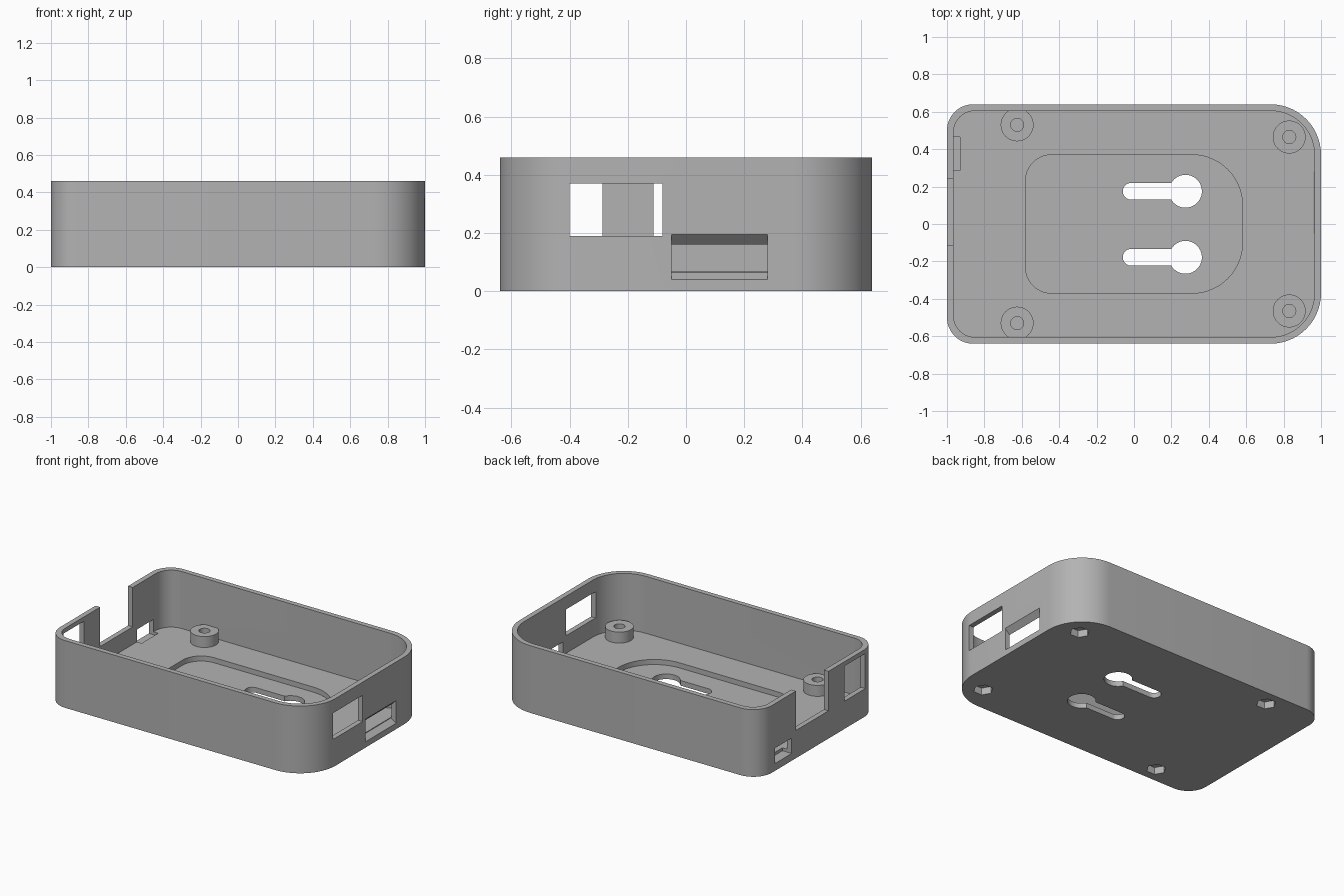
import bpy, bmesh, math
from mathutils import Vector

cube = bpy.data.objects.get("Cube")
if cube:
    bpy.data.objects.remove(cube, do_unlink=True)

grey = bpy.data.materials.new("plain grey")
grey.use_nodes = True
grey.diffuse_color = (0.45, 0.45, 0.45, 1)
grey.node_tree.nodes["Principled BSDF"].inputs["Base Color"].default_value = grey.diffuse_color


def prism(name, points, z0, z1):
    """Extrude a flat outline between two heights."""
    bm = bmesh.new()
    base = bm.faces.new([bm.verts.new((x, y, z0)) for x, y in points])
    top = bmesh.ops.extrude_face_region(bm, geom=[base])["geom"]
    bmesh.ops.translate(bm, verts=[v for v in top if isinstance(v, bmesh.types.BMVert)],
                        vec=(0, 0, z1 - z0))
    bmesh.ops.recalc_face_normals(bm, faces=bm.faces)
    mesh = bpy.data.meshes.new(name)
    bm.to_mesh(mesh)
    bm.free()
    mesh.materials.append(grey)
    obj = bpy.data.objects.new(name, mesh)
    bpy.context.collection.objects.link(obj)
    return obj


def arc(cx, cy, r, start, end, steps):
    angles = [math.radians(start + (end - start) * i / steps) for i in range(steps + 1)]
    return [(cx + r * math.cos(a), cy + r * math.sin(a)) for a in angles]


def circle(cx, cy, r, sides=40):
    return arc(cx, cy, r, 0, 360, sides)[:-1]


def rounded(hx, hy, r_left, r_right, steps=14):
    """Rectangle with different corner radii at its two ends."""
    a, b = r_right, r_left
    return (arc(hx - a, hy - a, a, 0, 90, steps) + arc(b - hx, hy - b, b, 90, 180, steps)
            + arc(b - hx, b - hy, b, 180, 270, steps) + arc(hx - a, a - hy, a, 270, 360, steps))


def box(name, x0, x1, y0, y1, z0, z1):
    return prism(name, [(x0, y0), (x1, y0), (x1, y1), (x0, y1)], z0, z1)


def combine(target, other, operation):
    """Apply a boolean and discard the helper."""
    other.hide_render = True
    mod = target.modifiers.new(operation.title(), "BOOLEAN")
    mod.operation, mod.solver, mod.object = operation, "EXACT", other
    bpy.ops.object.select_all(action="DESELECT")
    bpy.context.view_layer.objects.active = target
    target.select_set(True)
    bpy.ops.object.modifier_apply(modifier=mod.name)
    bpy.data.objects.remove(other, do_unlink=True)


FLOOR, HEIGHT = 0.07, 0.46

# Hollow tray with a shallow recess in its floor
case = prism("case_tray", rounded(1, 0.64, 0.14, 0.27), 0, HEIGHT)
combine(case, prism("cavity", rounded(0.965, 0.605, 0.115, 0.235), FLOOR, 0.6), "DIFFERENCE")
combine(case, prism("recess", rounded(0.58, 0.37, 0.14, 0.27), 0.035, 0.2), "DIFFERENCE")

# Screw bosses with blind holes above and hexagonal nut pockets below
for x, y in [(-0.625, 0.53), (0.83, 0.465)]:
    for side in (1, -1):
        cy = y * side
        combine(case, prism("boss", circle(x, cy, 0.088), 0.06, 0.145), "UNION")
        combine(case, prism("screw_hole", circle(x, cy, 0.035, 24), 0.063, 0.2), "DIFFERENCE")
        combine(case, prism("nut_pocket", circle(x, cy, 0.062, 6), -0.05, 0.048), "DIFFERENCE")

# Keyhole hangers through the floor
for cy in (0.175, -0.178):
    r, neck = 0.088, 0.045
    lean = math.degrees(math.asin(neck / r))
    outline = arc(0.275, cy, r, lean - 180, 180 - lean, 36) + arc(-0.015, cy, neck, 90, 270, 14)
    combine(case, prism("keyhole", outline, -0.05, 0.2), "DIFFERENCE")

# Openings in the end walls
for name, x0, x1, y0, y1, z0, z1 in [
        ("right_window", 0.9, 1.1, -0.40, -0.08, 0.19, 0.37),
        ("open_notch", -1.1, -0.9, -0.112, 0.24, 0.19, 0.6),
        ("left_window", -1.1, -0.9, -0.51, -0.287, 0.19, 0.43),
        ("small_port", -1.1, -0.93, 0.285, 0.465, 0.05, 0.155)]:
    combine(case, box(name, x0, x1, y0, y1, z0, z1), "DIFFERENCE")

# Slot that narrows inward
slot = box("tapered_slot", 0.96, 1.01, -0.05, 0.28, 0.065, 0.155)
for v in slot.data.vertices:
    if v.co.x > 1:
        v.co.z = 0.205 if v.co.z > 0.1 else 0.034
combine(case, slot, "DIFFERENCE")

# Smooth curved walls, crisp edges
bpy.ops.object.select_all(action="DESELECT")
case.select_set(True)
bpy.context.view_layer.objects.active = case
bpy.ops.object.shade_smooth_by_angle(angle=math.radians(30))
